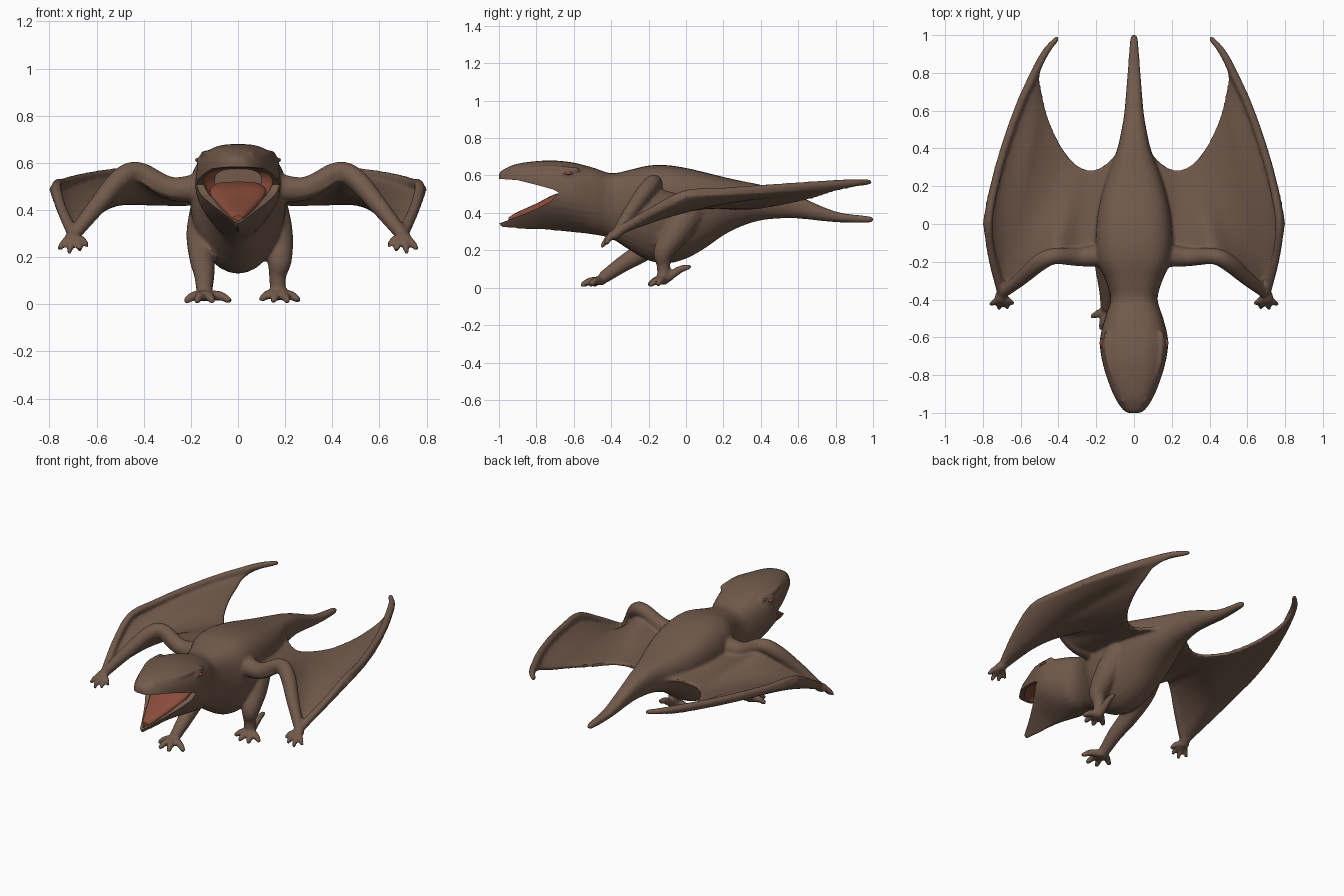
import bpy, bmesh, math
from mathutils import Vector

if "Cube" in bpy.data.objects:
    bpy.data.objects.remove(bpy.data.objects["Cube"], do_unlink=True)


def material(name, color):
    mat = bpy.data.materials.new(name)
    mat.use_nodes = True
    rgba = (*color, 1)
    mat.diffuse_color = rgba
    shader = next(n for n in mat.node_tree.nodes if n.type == "BSDF_PRINCIPLED")
    shader.inputs["Base Color"].default_value = rgba
    shader.inputs["Roughness"].default_value = 0.8
    return mat


SKIN = material("brown skin", (0.168, 0.102, 0.071))
MOUTH = material("red mouth", (0.25, 0.072, 0.042))


def spline(rows, steps):
    """Catmull-Rom interpolation through tuples of any length."""
    padded = [rows[0], *rows, rows[-1]]
    result = []
    for a, b, c, d in zip(padded, padded[1:], padded[2:], padded[3:]):
        for k in range(steps):
            t = k / steps
            result.append([q + t * ((r - p) + t * (2*p - 5*q + 4*r - s + t * (3*(q - r) + s - p))) / 2
                           for p, q, r, s in zip(a, b, c, d)])
    result.append(list(rows[-1]))
    return result


def skin_rings(bm, rings):
    """Bridge closed rings of points and cap both ends."""
    loops = [[bm.verts.new(p) for p in ring] for ring in rings]
    count = len(loops[0])
    for lower, upper in zip(loops, loops[1:]):
        for i in range(count):
            j = (i + 1) % count
            bm.faces.new((lower[i], lower[j], upper[j], upper[i]))
    bm.faces.new(loops[0])
    bm.faces.new(loops[-1])


def hull(bm, sections, steps=4, sides=32, boxy=0.72):
    """Loft along y; each section is (y, top, widest height, bottom, half width).
    The underside narrows to a keel towards the jaw."""
    rings = []
    for y, top, mid, bottom, width in spline(sections, steps):
        keel = 1 + max(0, min(1, (-.5 - y) * 4))
        ring = []
        for i in range(sides):
            c, s = (f(math.tau * i / sides) for f in (math.cos, math.sin))
            x = math.copysign(abs(c) ** (boxy if s > 0 else keel), c) * width
            z = mid + (s ** boxy * (top - mid) if s > 0 else s * (mid - bottom))
            ring.append((x, y, z))
        rings.append(ring)
    skin_rings(bm, rings)


def tube(bm, points, steps=5, sides=14):
    """Round limb through (x, y, z, radius) points, with rounded ends."""
    path = spline(points, steps)
    centers = [Vector(p[:3]) for p in path]
    rings = []
    for i, p in enumerate(path):
        along = (centers[min(i + 1, len(path) - 1)] - centers[max(i - 1, 0)]).normalized()
        u = along.orthogonal().normalized() if i == 0 else (u - along * u.dot(along)).normalized()
        v = along.cross(u)
        ring = [centers[i] + p[3] * (u * math.cos(a) + v * math.sin(a))
                for a in (math.tau * k / sides for k in range(sides))]
        tip = lambda way: [centers[i] + (q - centers[i]) * 0.55 + along * p[3] * way for q in ring]
        if i == 0:
            rings.append(tip(-0.7))
        rings.append(ring)
        if i == len(path) - 1:
            rings.append(tip(0.7))
    skin_rings(bm, rings)


def ball(bm, center, size):
    made = bmesh.ops.create_uvsphere(bm, u_segments=20, v_segments=12, radius=1)
    for v in made["verts"]:
        v.co = Vector(center) + Vector(a * b for a, b in zip(v.co, size))


def finish(bm, name, *mats):
    bmesh.ops.recalc_face_normals(bm, faces=bm.faces)
    mesh = bpy.data.meshes.new(name)
    bm.to_mesh(mesh)
    bm.free()
    obj = bpy.data.objects.new(name, mesh)
    bpy.context.collection.objects.link(obj)
    for mat in mats:
        mesh.materials.append(mat)
    return obj


def smooth_shade(obj, angle=40):
    bpy.ops.object.select_all(action="DESELECT")
    obj.select_set(True)
    bpy.context.view_layer.objects.active = obj
    bpy.ops.object.shade_smooth_by_angle(angle=math.radians(angle))


def digits(bm, base, tips, thick):
    """Arched toes or fingers spreading from one base point."""
    for tip in tips:
        knuckle = [(a * 0.4 + b * 0.6) for a, b in zip(base, tip)]
        knuckle[2] += 0.012
        tube(bm, [(*base, thick * 1.2), (*knuckle, thick), (*tip, thick * 0.7)], 4, 10)


body = bmesh.new()

# Head, neck, torso and tail
hull(body, [
    (-1.0, .61, .52, .335, .035), (-.98, .63, .53, .322, .065), (-.9, .663, .54, .315, .112),
    (-.75, .68, .53, .308, .163), (-.62, .672, .5, .298, .181), (-.5, .643, .48, .285, .155),
    (-.4, .612, .46, .262, .125), (-.3, .63, .46, .20, .15), (-.2, .653, .46, .145, .195),
    (-.1, .655, .46, .13, .205), (0, .64, .46, .155, .2), (.1, .617, .46, .21, .185),
    (.2, .592, .45, .28, .16), (.3, .57, .45, .33, .125), (.4, .55, .45, .36, .088),
    (.5, .525, .45, .37, .066), (.6, .49, .43, .37, .05), (.8, .407, .38, .35, .034),
    (.97, .383, .365, .347, .021), (1.0, .375, .365, .355, .01)])

for side in (-1, 1):
    # Brow ridges, eyelids and nostril rims
    tube(body, [(side * .1, -.84, .635, .012), (side * .137, -.72, .638, .015),
                (side * .148, -.58, .63, .014)])
    ball(body, (side * .158, -.64, .607), (.018, .04, .02))
    ball(body, (side * .058, -.93, .637), (.014, .018, .012))

    # Wing membrane: leading point, trailing point, outward bow, sag
    sheet = []
    stations = spline([
        (.08, -.215, .49, .05, .42, .46, 0, 0), (.2, -.218, .48, .14, .325, .455, 0, 0),
        (.32, -.215, .49, .22, .285, .44, 0, -.01), (.44, -.205, .55, .3, .31, .44, 0, -.03),
        (.55, -.255, .46, .38, .4, .445, 0, -.01), (.64, -.33, .36, .45, .55, .47, 0, .06),
        (.7, -.35, .31, .485, .69, .5, .01, .12), (.75, -.2, .4, .497, .78, .53, .04, .05),
        (.785, 0, .505, .475, .89, .557, .08, 0)], 4)
    for ax, ay, az, bx, by, bz, bow, sag in stations:
        row = []
        for k in range(21):
            t = k / 20
            m = 2 * t * (1 - t)
            row.append(body.verts.new((side * (ax + (bx - ax) * t + bow * m),
                                       ay + (by - ay) * t + bow * m,
                                       az + (bz - az) * t + sag * m)))
        sheet.append(row)
    faces = [body.faces.new((a[k], a[k + 1], b[k + 1], b[k]))
             for a, b in zip(sheet, sheet[1:]) for k in range(20)]
    bmesh.ops.recalc_face_normals(body, faces=faces)
    bmesh.ops.solidify(body, geom=faces, thickness=0.024)

    # Wing arm, long wing finger and hand
    tube(body, [(side * x, y, z, r) for x, y, z, r in (
        (.12, -.16, .5, .07), (.28, -.175, .49, .05), (.42, -.17, .56, .044),
        (.5, -.205, .53, .046), (.6, -.29, .415, .038), (.7, -.37, .29, .028))])
    tube(body, [(side * x, y, z, r) for x, y, z, r in (
        (.7, -.36, .3, .026), (.75, -.18, .41, .022), (.77, 0, .5, .022), (.738, .2, .513, .022),
        (.685, .4, .528, .022), (.608, .62, .543, .022), (.53, .79, .553, .023),
        (.468, .91, .561, .02), (.408, .982, .565, .014))])
    ball(body, (side * .703, -.385, .282), (.035, .035, .026))
    digits(body, (side * .7, -.385, .28), [(side * x, y, z) for x, y, z in (
        (.757, -.425, .235), (.715, -.448, .222), (.67, -.442, .232), (.64, -.42, .25))], .017)

# Striding legs: right foot forward, left foot back
tube(body, [(-.11, .02, .42, .09), (-.145, -.09, .3, .075), (-.152, -.22, .2, .056),
            (-.143, -.34, .125, .044), (-.143, -.44, .055, .034)])
digits(body, (-.14, -.45, .036), [(-.22, -.49, .014), (-.175, -.55, .014),
                                  (-.11, -.555, .014), (-.037, -.51, .016)], .021)
tube(body, [(.12, .03, .42, .09), (.158, -.05, .3, .076), (.175, -.12, .19, .055),
            (.168, -.12, .12, .037), (.17, -.12, .055, .034)])
digits(body, (.17, -.115, .04), [(.1, -.165, .022), (.15, -.195, .016), (.21, -.19, .014),
                                 (.255, -.15, .018), (.17, .018, .112)], .021)

body = finish(body, "body", SKIN, MOUTH)

# Mouth cutters: an open wedge between the lips, then a red cavity with a skin throat
bm = bmesh.new()
gape = [(-1.1, .585), (-1, .582), (-.9, .575), (-.8, .55), (-.71, .525), (-.68, .508),
        (-.72, .465), (-.8, .42), (-.9, .38), (-1, .343), (-1.1, .3)]
skin_rings(bm, [[(x, y, z) for y, z in gape] for x in (-.4, .4)])
gape_cutter = finish(bm, "gape_cutter", SKIN, MOUTH)
bm = bmesh.new()
hull(bm, [(-.975, .59, .53, .34, .038), (-.9, .6, .54, .342, .09), (-.8, .603, .535, .352, .13),
          (-.7, .595, .53, .38, .148), (-.62, .585, .525, .43, .14), (-.56, .575, .52, .47, .1)])
for f in bm.faces:
    f.material_index = int(f.calc_center_median().y < -.57)
cavity_cutter = finish(bm, "cavity_cutter", SKIN, MOUTH)

# Blend the body into one skin and open the mouth
bpy.context.view_layer.objects.active = body
remesh = body.modifiers.new("blend", "REMESH")
remesh.mode = "VOXEL"
remesh.voxel_size = 0.009
soften = body.modifiers.new("soften", "SMOOTH")
soften.factor = 0.5
soften.iterations = 4
for cutter in (gape_cutter, cavity_cutter):
    cutter.hide_render = True
    cut = body.modifiers.new(cutter.name, "BOOLEAN")
    cut.operation = "DIFFERENCE"
    cut.solver = "EXACT"
    cut.object = cutter
for name in [m.name for m in body.modifiers]:
    bpy.ops.object.modifier_apply(modifier=name)
for cutter in (gape_cutter, cavity_cutter):
    bpy.data.objects.remove(cutter, do_unlink=True)
smooth_shade(body)

# Tongue
bm = bmesh.new()
hull(bm, [(-.95, .375, .36, .34, .02), (-.9, .405, .385, .35, .045), (-.8, .45, .425, .36, .085),
          (-.7, .5, .47, .4, .12), (-.6, .52, .49, .44, .11)])
smooth_shade(finish(bm, "tongue", MOUTH))

# Eyes
for side, label in ((-1, "right"), (1, "left")):
    bm = bmesh.new()
    ball(bm, (side * .171, -.63, .612), (.011, .024, .009))
    smooth_shade(finish(bm, label + "_eye", MOUTH))
